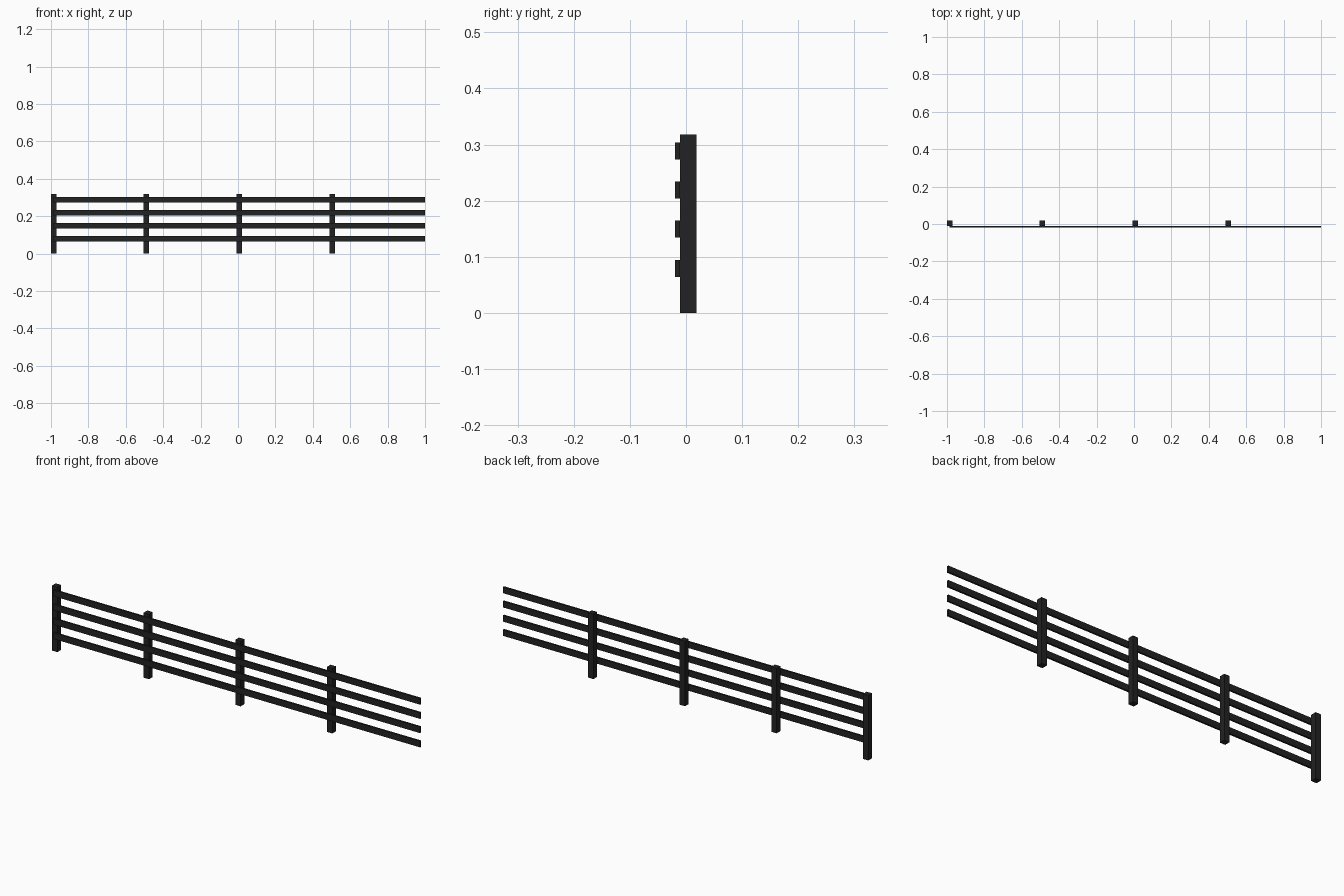
import bpy

if "Cube" in bpy.data.objects:
    bpy.data.objects.remove(bpy.data.objects["Cube"])

# One dark paint for the whole fence
paint = bpy.data.materials.new("charcoal black")
paint.diffuse_color = (0.017, 0.016, 0.017, 1.0)
paint.use_nodes = True
paint.node_tree.nodes["Principled BSDF"].inputs["Base Color"].default_value = paint.diffuse_color


def box(name, x, y, z):
    """Axis-aligned box from (min, max) pairs."""
    bpy.ops.mesh.primitive_cube_add(size=1)
    ob = bpy.context.object
    ob.name = name
    ob.location = [(a + b) / 2 for a, b in (x, y, z)]
    ob.scale = [b - a for a, b in (x, y, z)]
    bpy.ops.object.transform_apply(location=True, rotation=False, scale=True)
    ob.data.materials.append(paint)
    return ob


SPACING = 0.4965
FIRST = -0.986
HALF = 0.0145
FACE = -0.0105   # front face of the posts, where the rails are fixed

# Posts; the right end is left open so sections can be chained
for i in range(4):
    cx = FIRST + i * SPACING
    box(f"post_{i + 1}", (cx - HALF, cx + HALF), (FACE, 0.0185), (0, 0.318))

# Four long rails across the front of the posts
for i in range(4):
    cz = 0.0795 + i * 0.0697
    box(f"rail_{i + 1}", (FIRST, 1.0), (-0.0195, FACE), (cz - 0.0152, cz + 0.0152))
